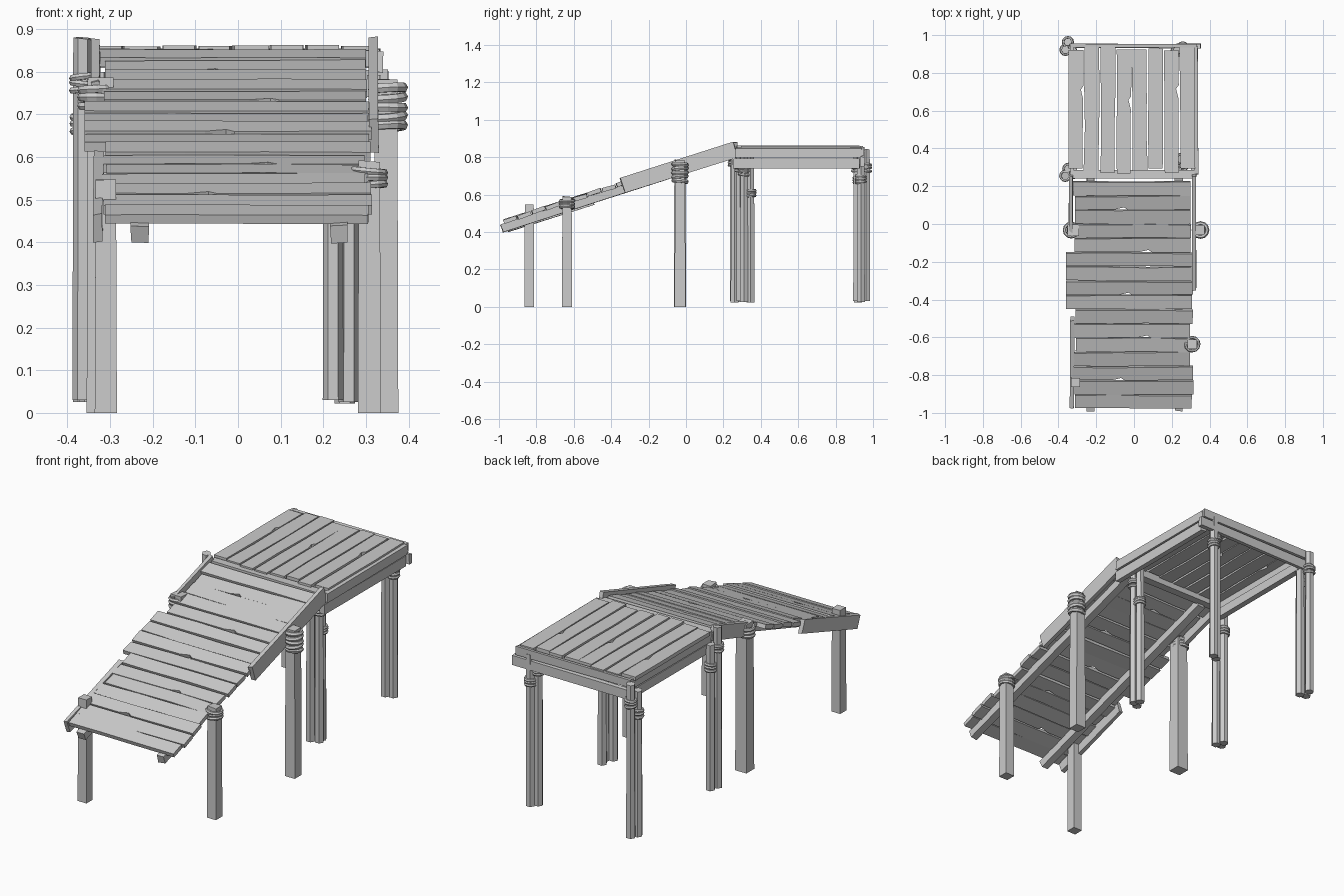
import bpy, bmesh, math, random
from mathutils import Matrix, Vector

random.seed(7)
cube = bpy.data.objects.get("Cube")
if cube:
    bpy.data.objects.remove(cube)

wood = bpy.data.materials.new("weathered_grey")
wood.use_nodes = True
GREY = (0.6, 0.6, 0.6, 1)
wood.diffuse_color = GREY
wood.node_tree.nodes["Principled BSDF"].inputs["Base Color"].default_value = GREY

SLOPE = 0.325
TILT = math.atan(SLOPE)
jitter = random.uniform


def ramp_z(y):
    return 0.855 + SLOPE * (y - 0.25)


def finish(name, bm, matrix):
    bmesh.ops.recalc_face_normals(bm, faces=bm.faces)
    mesh = bpy.data.meshes.new(name)
    bm.to_mesh(mesh)
    bm.free()
    mesh.materials.append(wood)
    obj = bpy.data.objects.new(name, mesh)
    obj.matrix_world = matrix
    bpy.context.collection.objects.link(obj)
    return obj


def plank(name, length, width, thick, matrix, notch=False):
    """Board along local x with worn long edges and an optional split."""
    half, side = length / 2, width / 2
    near = [Vector((half * t, -side + jitter(-.002, .005), 0)) for t in (-1, -0.4, 0.2, 1)]
    far = [Vector((half * t, side + jitter(-.005, .002), 0)) for t in (1, 0.3, -0.3, -1)]
    if notch:
        c = jitter(-0.4, 0.4) * half
        near[1:3] = [Vector((c + dx, -side + dy, 0)) for dx, dy in
                     ((-0.05, 0.002), (0, 0.014), (0.02, 0))]
    bm = bmesh.new()
    face = bm.faces.new([bm.verts.new(p - Vector((0, 0, thick / 2))) for p in near + far])
    top = bmesh.ops.extrude_face_region(bm, geom=[face])["geom"]
    for v in top:
        if isinstance(v, bmesh.types.BMVert):
            v.co.z += thick
    return finish(name, bm, matrix)


def beam(name, start, end, width, height):
    """Rectangular timber between two points, with slightly uneven ends."""
    a, b = Vector(start), Vector(end)
    along = (b - a).normalized()
    across = along.cross(Vector((0, 0, 1))).normalized()
    rot = Matrix((along, across, across.cross(along))).transposed().to_4x4()
    # keep the frame right-handed with z upward
    rot = rot if rot.determinant() > 0 else rot @ Matrix.Scale(-1, 4, (0, 1, 0))
    bm = bmesh.new()
    bmesh.ops.create_cube(bm, size=1)
    for v in bm.verts:
        v.co = Vector((v.co.x * (b - a).length, v.co.y * width, v.co.z * height))
        v.co += Vector((jitter(-.004, .004), jitter(-.002, .002), jitter(-.003, .003)))
    return finish(name, bm, Matrix.Translation((a + b) / 2) @ rot)


def post(name, x, y, bottom, top, size, sides=4):
    """Upright timber, a little narrower and uneven at the head."""
    bm = bmesh.new()
    radius = size / 2 / math.cos(math.pi / sides)
    bmesh.ops.create_cone(bm, cap_ends=True, segments=sides, radius1=radius,
                          radius2=radius * 0.92, depth=top - bottom)
    for v in bm.verts:
        if v.co.z > 0:
            v.co.z += jitter(-.006, 0)
    place = Matrix.Translation((x, y, (top + bottom) / 2))
    return finish(name, bm, place @ Matrix.Rotation(math.pi / sides, 4, 'Z'))


def rope(name, x, y, low, high, radius, turns):
    """Stack of slightly tilted rope rings."""
    minor = (high - low) / turns / 2
    n, m = 12, 6
    for i in range(turns):
        bm = bmesh.new()
        rows = []
        for a in range(n):
            t = math.tau * a / n
            row = []
            for b in range(m):
                u = math.tau * b / m
                r = radius + minor * math.cos(u)
                row.append(bm.verts.new((r * math.cos(t), r * math.sin(t), minor * 1.1 * math.sin(u))))
            rows.append(row)
        for a in range(n):
            r0, r1 = rows[a], rows[(a + 1) % n]
            for b in range(m):
                c = (b + 1) % m
                bm.faces.new((r0[b], r1[b], r1[c], r0[c]))
        lean = Matrix.Rotation(jitter(-.12, .12), 4, 'X') @ Matrix.Rotation(jitter(-.12, .12), 4, 'Y')
        spot = Matrix.Translation((x, y, low + minor * (2 * i + 1)))
        finish(f"{name}_{i + 1}", bm, spot @ lean)


# Ramp planks
COUNT = 16
step = 1.205 / COUNT
for i in range(COUNT):
    y = 0.228 - step * (i + 0.5)
    left = -0.36 if 5 <= i <= 8 else -0.32 + jitter(-.012, .012)
    right = 0.305 + jitter(-.008, .01)
    place = (Matrix.Translation(((left + right) / 2, y, ramp_z(y) - 0.004 + jitter(-.004, .004)))
             @ Matrix.Rotation(TILT + jitter(-.05, .05), 4, 'X')
             @ Matrix.Rotation(jitter(-.008, .008), 4, 'Z'))
    plank(f"ramp_plank_{i + 1}", right - left, step * 1.02, 0.022, place, i % 3 == 1)

# Ramp stringers and side boards
for side, x in (("left", 0.238), ("right", -0.23)):
    beam(f"ramp_stringer_{side}", (x, -0.985, ramp_z(-0.985) - 0.034),
         (x, 0.25, ramp_z(0.25) - 0.038), 0.042, 0.042)
beam("upper_side_board_left", (0.318, -0.34, 0.65), (0.318, 0.265, 0.84), 0.022, 0.085)
beam("upper_side_board_right", (-0.335, -0.06, 0.74), (-0.335, 0.265, 0.84), 0.022, 0.075)
beam("lower_side_board_right", (-0.33, -0.965, 0.432), (-0.325, -0.5, 0.582), 0.022, 0.07)

# Deck planks
for i in range(8):
    x = -0.308 + i * 0.0843
    y0 = 0.282 + jitter(-.015, .012)
    y1 = 0.942 + jitter(-.025, .008)
    place = (Matrix.Translation((x, (y0 + y1) / 2, 0.852 + jitter(-.003, .002)))
             @ Matrix.Rotation(math.pi / 2 + jitter(-.008, .008), 4, 'Z'))
    plank(f"deck_plank_{i + 1}", y1 - y0, 0.08, 0.02, place, i % 3 == 0)

# Deck frame
for side, x in (("left", 1), ("right", -1)):
    beam(f"deck_edge_{side}", (x * 0.33, 0.265, 0.825), (x * 0.33, 0.94, 0.825), 0.018, 0.05)
    beam(f"deck_beam_{side}", (x * 0.318, 0.25, 0.766), (x * 0.318, 0.93, 0.766), 0.03, 0.05)
beam("deck_edge_back", (-0.34, 0.945, 0.832), (0.335, 0.945, 0.832), 0.016, 0.042)
beam("deck_beam_back", (-0.345, 0.942, 0.772), (0.355, 0.942, 0.778), 0.022, 0.05)
beam("deck_edge_front", (-0.335, 0.262, 0.832), (0.32, 0.262, 0.832), 0.045, 0.04)

# Ramp posts and their bindings
post("front_post_right", -0.31, -0.838, 0, 0.55, 0.052)
post("front_post_left", 0.308, -0.636, 0, 0.593, 0.054)
post("middle_post_right", -0.322, -0.032, 0, 0.787, 0.066)
post("middle_post_left", 0.347, -0.032, 0, 0.787, 0.058)
rope("front_rope_left", 0.308, -0.636, 0.525, 0.575, 0.036, 3)
rope("middle_rope_right", -0.332, -0.032, 0.712, 0.768, 0.036, 3)
rope("middle_rope_left", 0.352, -0.032, 0.662, 0.772, 0.036, 5)

# Clustered posts under the deck corners: x, y, top and rope height
clusters = {
    "back_right": [(-0.35, 0.963, 0.845, 0.72), (-0.363, 0.922, 0.80, 0.655), (-0.325, 0.92, 0.80, 0)],
    "back_left": [(0.225, 0.915, 0.835, 0.72), (0.258, 0.935, 0.835, 0.66)],
    "inner_right": [(-0.364, 0.255, 0.882, 0.75), (-0.348, 0.292, 0.80, 0.655), (-0.325, 0.26, 0.80, 0)],
    "inner_left": [(0.223, 0.29, 0.835, 0.72), (0.26, 0.31, 0.835, 0.7), (0.25, 0.345, 0.835, 0.585)],
}
for corner, posts in clusters.items():
    for i, (x, y, top, low) in enumerate(posts):
        post(f"{corner}_post_{i + 1}", x, y, 0.03 - 0.004 * i, top, 0.042, 6)
        if low:
            rope(f"{corner}_rope_{i + 1}", x, y, low, low + 0.045, 0.025, 3)
